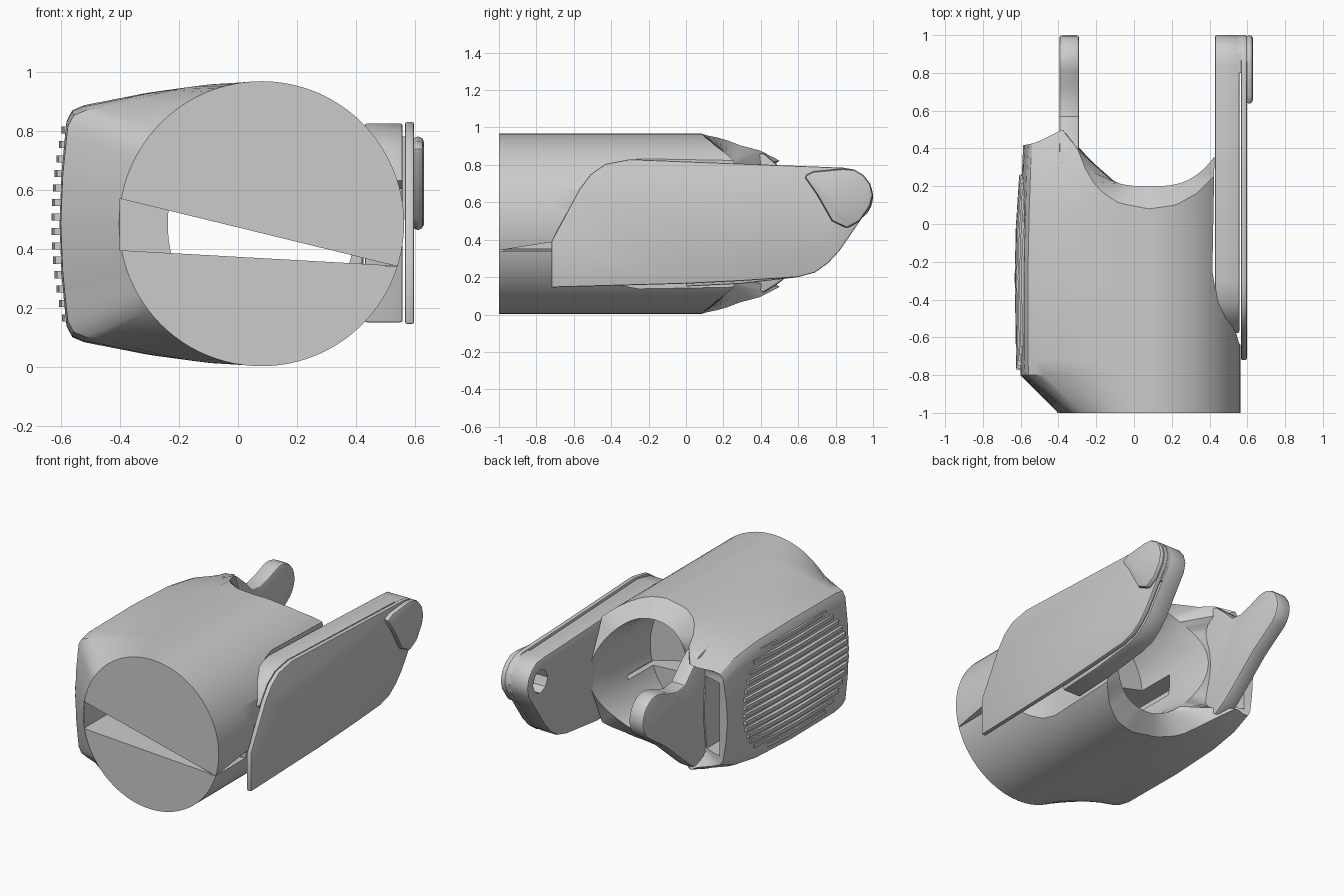
import bpy, bmesh, math
from mathutils import Vector

if "Cube" in bpy.data.objects:
    bpy.data.objects.remove(bpy.data.objects["Cube"])

CX, CZ, R = 0.08, 0.485, 0.483


def finish(name, bm):
    bmesh.ops.recalc_face_normals(bm, faces=bm.faces[:])
    me = bpy.data.meshes.new(name)
    bm.to_mesh(me)
    bm.free()
    ob = bpy.data.objects.new(name, me)
    bpy.context.collection.objects.link(ob)
    return ob


def activate(ob):
    bpy.ops.object.select_all(action='DESELECT')
    ob.select_set(True)
    bpy.context.view_layer.objects.active = ob


def smooth(ob, deg=32):
    activate(ob)
    bpy.ops.object.shade_smooth_by_angle(angle=math.radians(deg))


def prism(name, pts, axis, a, b, bevel=0.0):
    """Extrude a 2D outline along an axis from a to b."""
    place = {'x': lambda p, d: (d, p[0], p[1]),
             'y': lambda p, d: (p[0], d, p[1]),
             'z': lambda p, d: (p[0], p[1], d)}[axis]
    bm = bmesh.new()
    lo = [bm.verts.new(place(p, a)) for p in pts]
    hi = [bm.verts.new(place(p, b)) for p in pts]
    bm.faces.new(lo[::-1])
    bm.faces.new(hi)
    for i in range(len(pts)):
        j = (i + 1) % len(pts)
        bm.faces.new((lo[i], lo[j], hi[j], hi[i]))
    ob = finish(name, bm)
    if bevel:
        m = ob.modifiers.new("bevel", 'BEVEL')
        m.width, m.segments, m.limit_method = bevel, 2, 'ANGLE'
        m.angle_limit = math.radians(50)
        activate(ob)
        bpy.ops.object.modifier_apply(modifier=m.name)
    return ob


def cut(ob, cutter):
    m = ob.modifiers.new("cut", 'BOOLEAN')
    m.operation, m.object, m.solver = 'DIFFERENCE', cutter, 'EXACT'
    activate(ob)
    bpy.ops.object.modifier_apply(modifier=m.name)
    bpy.data.objects.remove(cutter)


def arc(c, r, a0, a1, n=10):
    return [(c[0] + r * math.cos(math.radians(a0 + (a1 - a0) * i / n)),
             c[1] + r * math.sin(math.radians(a0 + (a1 - a0) * i / n))) for i in range(n + 1)]


def lerp_table(tab, x):
    for (x0, y0), (x1, y1) in zip(tab, tab[1:]):
        if x <= x1:
            return y0 + (y1 - y0) * max(0, (x - x0) / (x1 - x0))
    return tab[-1][1]


# Cross-section: a circle whose left half can swell into a boxy bulge
BULGE = [Vector(p) for p in ((CX, .968), (-.1, .957), (-.3, .93), (-.53, .885),
                             (-.565, .868), (-.582, .83), (-.598, .66), (-.605, CZ))]


def along(u):
    seg = [(b - a).length for a, b in zip(BULGE, BULGE[1:])]
    d = u * sum(seg)
    for s, a, b in zip(seg, BULGE, BULGE[1:]):
        if d <= s + 1e-6:
            return a.lerp(b, d / s)
        d -= s
    return BULGE[-1]


N = 96


def section(i, b, pull=0.0):
    t = 2 * math.pi * i / N
    p = Vector((CX + R * math.cos(t), CZ + R * math.sin(t)))
    if math.cos(t) < -1e-6:
        u = abs(t - math.pi) / (math.pi / 2)
        q = along(1 - u)
        q = Vector((q.x, q.y if t < math.pi else 2 * CZ - q.y))
        p = p.lerp(q, b)
        k = min(1, max(0, (-.2 - p.x) / .2))
        p.y = CZ + (p.y - CZ) * (1 - pull * k)
    return p


REAR = [(-.62, .41), (-.52, .43), (-.38, .5), (-.3, .4), (-.24, .25), (-.17, .17),
        (-.08, .11), (.08, .08), (.22, .1), (.33, .16), (.42, .25), (.57, .33)]

# Main shell: outside rings, sloped rear rim, then the rear socket
bm = bmesh.new()
rings = []
for y, b, pull in ((-1, 0, 0), (-.8, .98, .04), (-.72, 1, .01)):
    rings.append([(p.x, y, p.y) for p in (section(i, b, pull) for i in range(N))])
for f, b, pull in ((.4, 1, 0), (.7, .97, .02), (.88, .94, .09), (1, .91, .22)):
    ring = []
    for i in range(N):
        p = section(i, b, pull)
        ring.append((p.x, -.72 + (lerp_table(REAR, section(i, b).x) + .72) * f, p.y))
    rings.append(ring)
for a, h, y0, dy in ((.355, .39, .2, .17), (.32, .375, .1, .1), (.315, .37, -.2, 0)):
    ring = []
    for i in range(N):
        t = 2 * math.pi * i / N
        ring.append((CX + a * math.cos(t), y0 + dy * abs(math.cos(t)) ** 3, CZ + h * math.sin(t)))
    rings.append(ring)
vr = [[bm.verts.new(c) for c in r] for r in rings]
for r0, r1 in zip(vr, vr[1:]):
    for i in range(N):
        j = (i + 1) % N
        bm.faces.new((r0[i], r0[j], r1[j], r1[i]))
bm.faces.new(vr[0])
bm.faces.new(vr[-1][::-1])
body = finish("main_shell", bm)

# Wedge slit running through, side groove, right recess, rear pocket
cut(body, prism("slit", [(-.4, .395), (.53, .343), (-.4, .57)], 'y', -1.1, .05))
cut(body, prism("groove", [(-1.02, .34), (-.7, .34), (-.7, .39)], 'x', .5, .7))
cut(body, prism("recess", [(.6, -.68), (.556, -.63), (.53, -.54), (.47, -.43), (.43, -.34),
                           (.415, -.25), (.425, .3), (.425, .6), (.6, .6)], 'z', -.1, 1.1))
cut(body, prism("pocket", [(-.525, .24), (-.405, .24), (-.405, .71), (-.525, .71)], 'y', .08, .7))
smooth(body)

# Ridged grip on the left side, ribs following an oval outline
for k in range(14):
    z = .165 + k * .049
    d = z - CZ
    half = .53 * math.sqrt(1 - (d / .42) ** 2)
    x = -.632 + .34 * d * d
    prism(f"grip_rib_{k + 1:02d}",
          [(x + .06, -.25 - half), (x + .075, -.25 + half), (x + .024, -.27 + half),
           (x + .006, -.28 + half * .5), (x, -.28), (x + .008, -.24 - half)],
          'z', z - .012, z + .012)

# Right side cover plate
TIP = [(.9, .775), (.95, .745), (.985, .7), (1, .64), (.985, .58)]
LOW = [(.93, .5), (.82, .34), (.76, .275), (.69, .225), (.6, .2)]
plate = prism("side_plate", [(-.72, .145), (-.72, .39), (-.57, .67), (-.51, .75), (-.43, .805),
                             (-.3, .83), (.84, .785)] + TIP + LOW + [(.3, .18), (0, .165)],
              'x', .566, .597, .008)
smooth(plate)

# Right arm: top flange in front, full depth block behind, bored tip
arm = prism("right_arm", [(-.58, .63), (-.5, .745), (-.42, .8), (-.3, .825), (.84, .78)] + TIP + LOW
            + [(.3, .165), (.0, .15), (.0, .7), (-.35, .72), (-.52, .6)], 'x', .43, .558, .008)
cut(arm, prism("bore", arc((.87, .64), .075, 0, 315, 7), 'x', .4, .53))
smooth(arm)

# Joint between arm tip and plate, and the outer boss
prism("tip_joint", [(.8, .78)] + TIP + [(.93, .5), (.8, .5)], 'x', .55, .57)
boss = prism("outer_boss", [(.63, .74), (.68, .765), (.84, .78)] + TIP
             + [(.93, .5), (.86, .46), (.78, .5), (.7, .64)], 'x', .59, .63, .018)
smooth(boss)

# Left arm: broad root narrowing to a rounded tip
left = prism("left_arm", [(.1, .16), (.3, .11), (.42, .12), (.5, .17), (.56, .22), (.77, .4)]
             + arc((.86, .63), .14, -50, 110, 12)
             + [(.74, .735), (.65, .71), (.57, .72), (.5, .79), (.42, .86), (.32, .88), (.1, .84)],
             'x', -.395, -.29, .015)
smooth(left)
